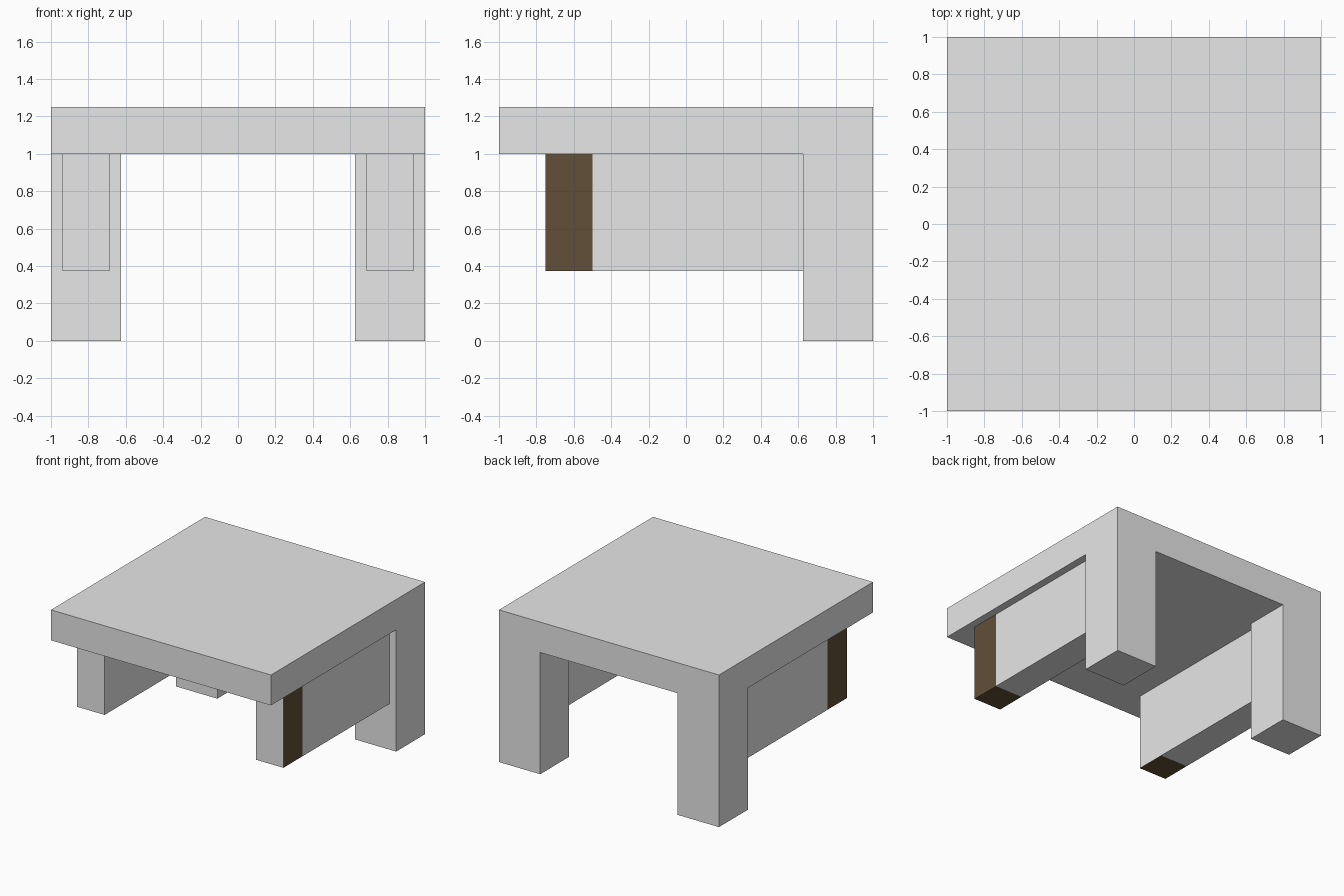
import bpy
import bmesh

if "Cube" in bpy.data.objects:
    bpy.data.objects.remove(bpy.data.objects["Cube"], do_unlink=True)


def make_material(name, color):
    mat = bpy.data.materials.new(name)
    mat.use_nodes = True
    mat.diffuse_color = color
    mat.node_tree.nodes["Principled BSDF"].inputs["Base Color"].default_value = color
    return mat


grey = make_material("light grey", (0.8, 0.8, 0.8, 1))
brown = make_material("dark brown", (0.12, 0.08, 0.04, 1))


def finish(bm, name, materials):
    bmesh.ops.recalc_face_normals(bm, faces=bm.faces)
    mesh = bpy.data.meshes.new(name)
    bm.to_mesh(mesh)
    bm.free()
    for mat in materials:
        mesh.materials.append(mat)
    obj = bpy.data.objects.new(name, mesh)
    bpy.context.collection.objects.link(obj)
    return obj


def extrude_z(bm, faces, dz):
    new = bmesh.ops.extrude_face_region(bm, geom=faces)["geom"]
    verts = [g for g in new if isinstance(g, bmesh.types.BMVert)]
    bmesh.ops.translate(bm, verts=verts, vec=(0, 0, dz))


# Slab with the two back legs drawn down out of its rear corners
LEG = 0.625
bm = bmesh.new()
rows = [[bm.verts.new((x, y, 1.0)) for x in (-1, -LEG, LEG, 1)] for y in (-1, LEG, 1)]
for r in range(2):
    for c in range(3):
        bm.faces.new((rows[r][c], rows[r][c + 1], rows[r + 1][c + 1], rows[r + 1][c]))
extrude_z(bm, bm.faces[:], 0.25)
corners = []
for f in bm.faces:
    centre = f.calc_center_median()
    if all(abs(v.co.z - 1) < 1e-4 for v in f.verts) and centre.y > LEG and abs(centre.x) > LEG:
        corners.append(f)
extrude_z(bm, corners, -1.0)
bmesh.ops.recalc_face_normals(bm, faces=bm.faces)
bmesh.ops.dissolve_limit(bm, angle_limit=0.01, verts=bm.verts, edges=bm.edges)
finish(bm, "slab_and_back_legs", [grey])


# Hanging side beams, with dark bands on the outside and underside of the front end
def side_beam(name, side):
    bm = bmesh.new()
    bmesh.ops.create_cube(bm, size=1)
    bmesh.ops.scale(bm, verts=bm.verts, vec=(0.25, 1.375, 0.625))
    bmesh.ops.translate(bm, verts=bm.verts, vec=(side * 0.8125, -0.0625, 0.6875))
    bmesh.ops.bisect_plane(bm, geom=bm.verts[:] + bm.edges[:] + bm.faces[:],
                           plane_co=(0, -0.5, 0), plane_no=(0, 1, 0))
    bmesh.ops.recalc_face_normals(bm, faces=bm.faces)
    for f in bm.faces:
        front_end = f.calc_center_median().y < -0.5
        if front_end and (f.normal.x * side > 0.5 or f.normal.z < -0.5):
            f.material_index = 1
    finish(bm, name, [grey, brown])


side_beam("left_beam", 1)
side_beam("right_beam", -1)
